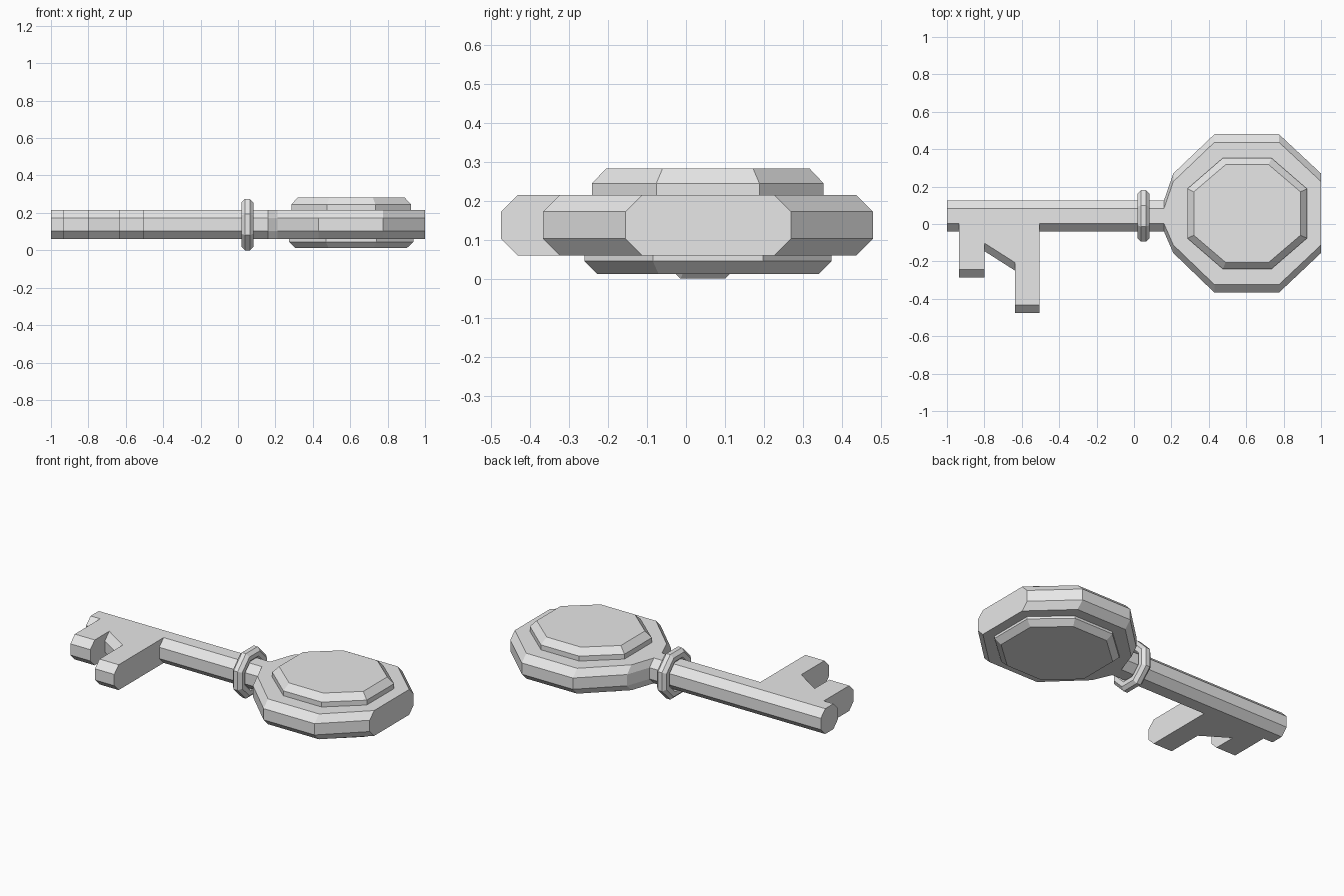
import bpy, bmesh, math
from math import cos, sin, pi, radians

cube = bpy.data.objects.get("Cube")
if cube:
    bpy.data.objects.remove(cube, do_unlink=True)

# Plain grey metal
metal = bpy.data.materials.new("grey_metal")
metal.use_nodes = True
metal.diffuse_color = (0.8, 0.8, 0.8, 1)
metal.node_tree.nodes["Principled BSDF"].inputs["Base Color"].default_value = (0.8, 0.8, 0.8, 1)


def make_part(name, rings, closed=False):
    """Skin a stack of matching rings, capped at the ends or joined in a loop."""
    bm = bmesh.new()
    loops = [[bm.verts.new(p) for p in ring] for ring in rings]
    pairs = list(zip(loops, loops[1:]))
    if closed:
        pairs.append((loops[-1], loops[0]))
    else:
        bm.faces.new(loops[0])
        bm.faces.new(loops[-1])
    for low, high in pairs:
        for i in range(len(low)):
            j = (i + 1) % len(low)
            bm.faces.new((low[i], low[j], high[j], high[i]))
    # Merge flat neighbours into single clean faces
    bmesh.ops.dissolve_limit(bm, angle_limit=radians(0.5), verts=bm.verts, edges=bm.edges)
    bmesh.ops.recalc_face_normals(bm, faces=bm.faces)
    mesh = bpy.data.meshes.new(name)
    bm.to_mesh(mesh)
    bm.free()
    mesh.materials.append(metal)
    obj = bpy.data.objects.new(name, mesh)
    bpy.context.collection.objects.link(obj)


# Key body: plan outline with the edges chamfered along y
front = [(-1, -0.04), (-0.935, -0.04), (-0.935, -0.285), (-0.8, -0.285),
         (-0.8, -0.145), (-0.635, -0.25), (-0.635, -0.475), (-0.505, -0.475),
         (-0.505, -0.04), (0.16, -0.04), (0.21, -0.155), (0.43, -0.367),
         (0.775, -0.367), (1, -0.155)]
back = [(1, 0.27), (0.775, 0.48), (0.43, 0.48), (0.21, 0.27), (0.16, 0.125), (-1, 0.125)]


def body_ring(z, inset):
    return ([(x, y + inset, z) for x, y in front]
            + [(x, y - inset, z) for x, y in back])


make_part("key_body", [body_ring(0.06, 0.043), body_ring(0.103, 0),
                       body_ring(0.172, 0), body_ring(0.215, 0.043)])


# Raised octagonal plates on both sides of the head
def plate_ring(z, half_x, half_y):
    flat_x, flat_y = half_x * 0.405, half_y * 0.445
    corners = [(flat_x, half_y), (half_x, flat_y), (half_x, -flat_y), (flat_x, -half_y)]
    corners += [(-x, -y) for x, y in corners]
    return [(0.605 + x, 0.056 + y, z) for x, y in corners]


make_part("upper_plate", [plate_ring(0.2, 0.32, 0.297), plate_ring(0.245, 0.32, 0.297),
                          plate_ring(0.283, 0.285, 0.261)])
make_part("lower_plate", [plate_ring(0.075, 0.333, 0.317), plate_ring(0.045, 0.333, 0.317),
                          plate_ring(0.012, 0.298, 0.284)])

# Collar: octagonal ring with an octagonal cross-section
step = pi / 4
tube = 0.032 / cos(step / 2)
collar = []
for i in range(8):
    turn = (i + 0.5) * step
    ring = []
    for k in range(8):
        a = (k + 0.5) * step
        radius = (0.1055 + tube * cos(a)) / cos(step / 2)
        ring.append((0.05 + tube * sin(a), 0.043 + radius * cos(turn),
                     0.1375 + radius * sin(turn)))
    collar.append(ring)
make_part("collar", collar, closed=True)
